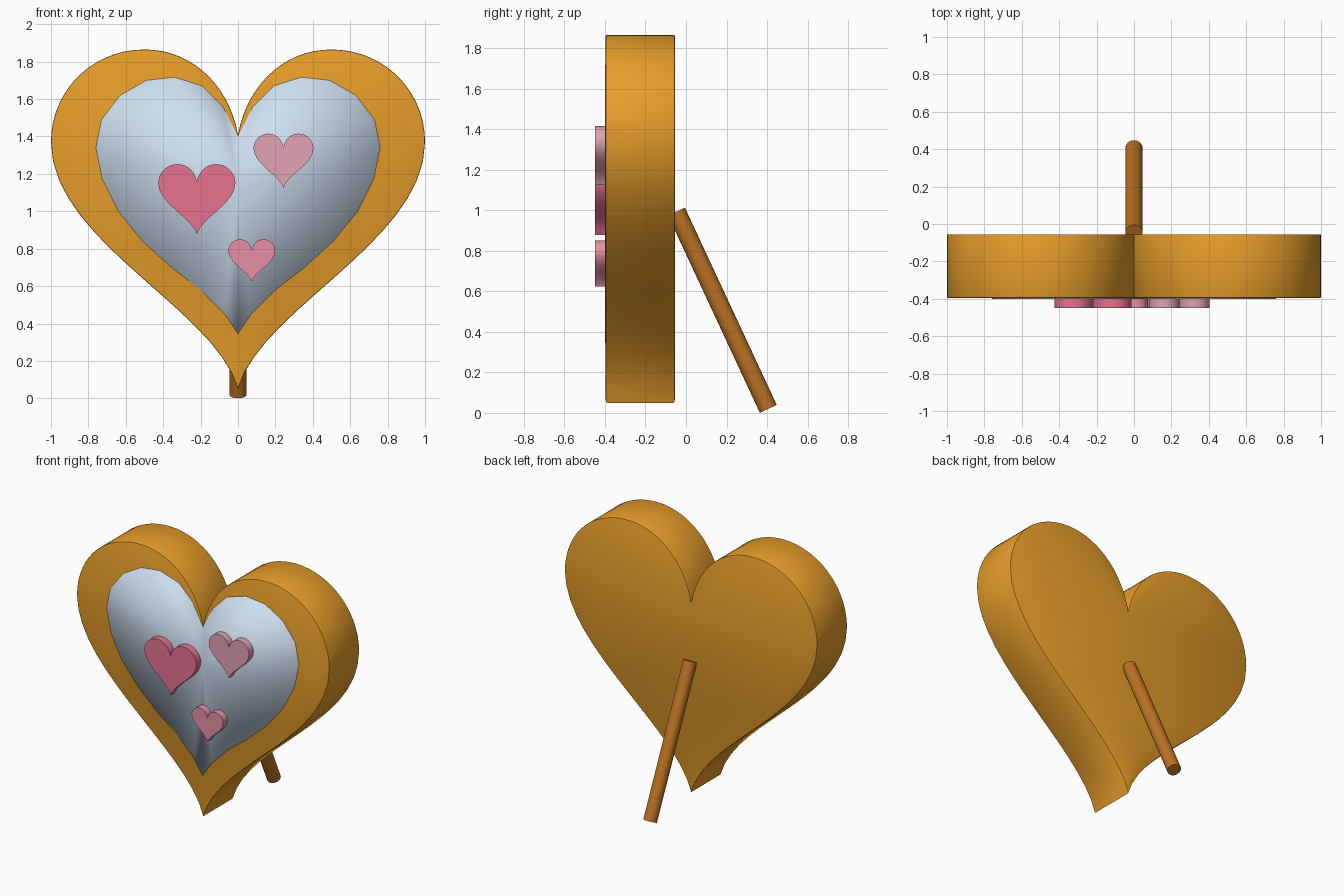
import bpy, bmesh
from mathutils import Vector
from mathutils.geometry import interpolate_bezier

if "Cube" in bpy.data.objects:
    bpy.data.objects.remove(bpy.data.objects["Cube"])


def finish(name, bm, color, angle=0.6):
    bmesh.ops.recalc_face_normals(bm, faces=bm.faces)
    me = bpy.data.meshes.new(name)
    bm.to_mesh(me)
    bm.free()
    ob = bpy.data.objects.new(name, me)
    bpy.context.collection.objects.link(ob)
    mat = bpy.data.materials.new(name + "_color")
    mat.diffuse_color = (*color, 1)
    mat.use_nodes = True
    mat.node_tree.nodes["Principled BSDF"].inputs["Base Color"].default_value = mat.diffuse_color
    me.materials.append(mat)
    bpy.ops.object.select_all(action='DESELECT')
    bpy.context.view_layer.objects.active = ob
    ob.select_set(True)
    if angle:
        bpy.ops.object.shade_smooth_by_angle(angle=angle)
    else:
        bpy.ops.object.shade_smooth()
    return ob


def mirrored(half):
    # half runs from the tip to the cleft, both on x = 0
    return half + [(-x, z) for x, z in half[-2:0:-1]]


def heart_outline(n):
    knots = [((0, .05), (.12, .48), (1, .84), (1, 1.37)),
             ((1, 1.37), (1, 1.645), (.78, 1.865), (.5, 1.865)),
             ((.5, 1.865), (.25, 1.865), (.05, 1.68), (0, 1.41))]
    half = []
    for k in knots:
        pts = interpolate_bezier(*[Vector((x, z, 0)) for x, z in k], n)
        half += [(p.x, p.y) for p in pts[:-1]]
    return mirrored(half + [(0, 1.41)])


def slab(name, outline, y0, y1, color, bevel=0):
    bm = bmesh.new()
    face = bm.faces.new([bm.verts.new((x, y0, z)) for x, z in outline])
    ext = bmesh.ops.extrude_face_region(bm, geom=[face], use_keep_orig=True)
    bmesh.ops.translate(bm, vec=(0, y1 - y0, 0),
                        verts=[v for v in ext['geom'] if isinstance(v, bmesh.types.BMVert)])
    if bevel:
        rims = [e for e in bm.edges if abs(e.verts[0].co.y - e.verts[1].co.y) < 1e-5]
        bmesh.ops.bevel(bm, geom=rims, offset=bevel, segments=2, profile=.5, affect='EDGES')
    return finish(name, bm, color)


# heart-shaped frame body
slab("heart_frame", heart_outline(16), -.396, -.055, (.8, .34, .023), .006)

# thin panel, smooth shaded as a fan around its middle
half = [(0, .345), (.07, .45), (.2, .58), (.35, .695), (.51, .84), (.64, 1.0), (.725, 1.17),
        (.76, 1.34), (.73, 1.49), (.63, 1.62), (.49, 1.70), (.34, 1.717), (.19, 1.67),
        (.08, 1.56), (0, 1.40)]
ring = mirrored(half)
bm = bmesh.new()
front = [bm.verts.new((x, -.4, z)) for x, z in ring]
back = [bm.verts.new((x, -.39, z)) for x, z in ring]
mid_f, mid_b = bm.verts.new((0, -.4, 1.12)), bm.verts.new((0, -.39, 1.12))
for i in range(len(ring)):
    j = (i + 1) % len(ring)
    bm.faces.new((front[i], front[j], mid_f))
    bm.faces.new((back[j], back[i], mid_b))
    bm.faces.new((front[j], front[i], back[i], back[j]))
finish("picture_panel", bm, (.62, .74, .88), 0)

# three small hearts on the panel: centre x, top z, half width, colour
small = [("large", -.22, 1.252, .206, (.79, .17, .28)),
         ("medium", .243, 1.415, .16, (.75, .36, .45)),
         ("small", .073, .85, .125, (.79, .28, .38))]
for label, cx, top, s, color in small:
    pts = [(cx + x * s, top + (z - 1.865) * s) for x, z in heart_outline(10)]
    slab(label + "_heart", pts, -.45, -.39, color)

# leaning support rod behind
a, b = Vector((0, -.047, .993)), Vector((0, .406, .02))
bm = bmesh.new()
bmesh.ops.create_cone(bm, cap_ends=True, segments=24, radius1=.046, radius2=.046,
                      depth=(b - a).length)
rod = finish("support_rod", bm, (.5, .17, .017))
rod.location = (a + b) / 2
rod.rotation_euler = (b - a).to_track_quat('Z', 'X').to_euler()
